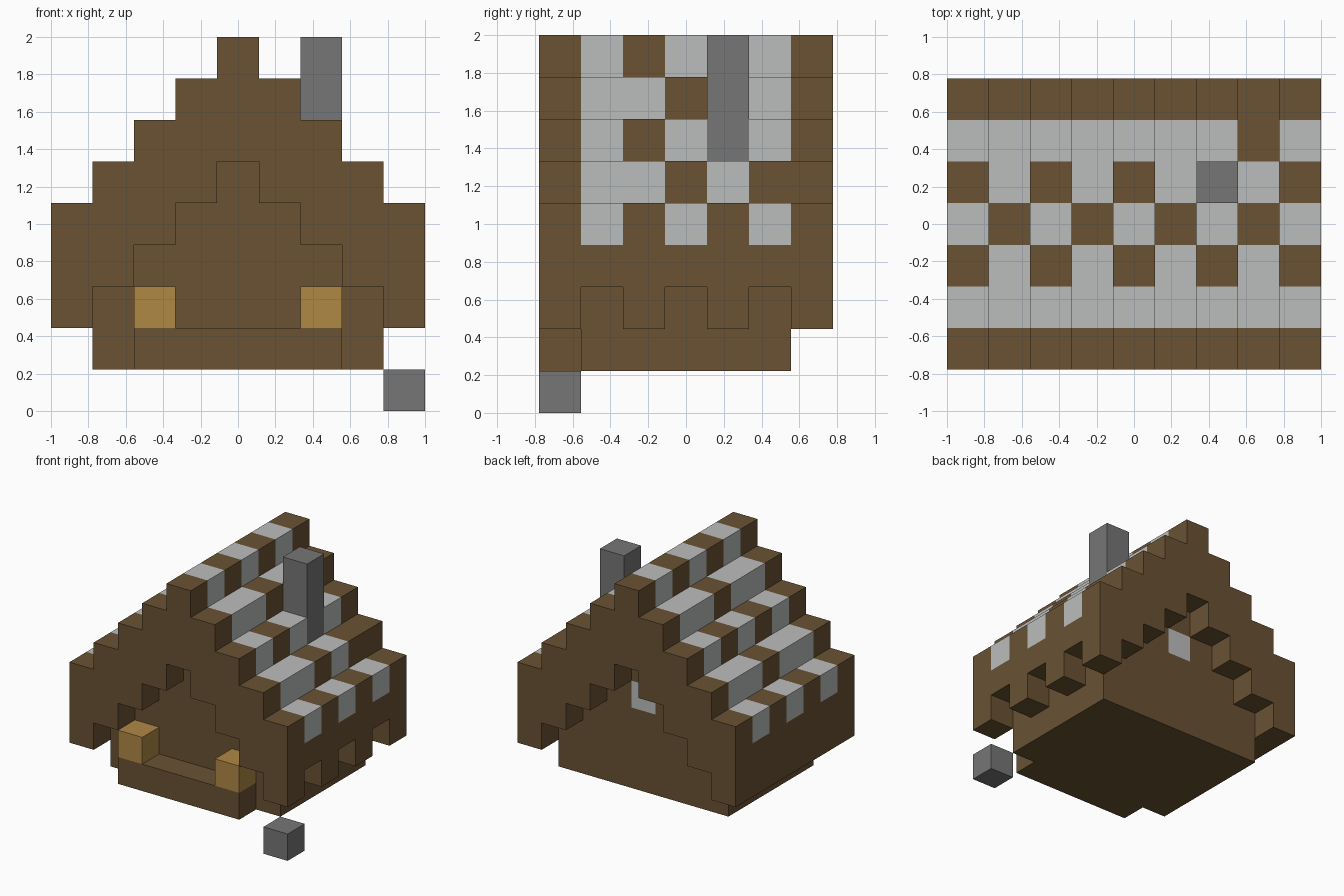
import bpy, bmesh
from mathutils import Vector

cube = bpy.data.objects.get("Cube")
if cube:
    bpy.data.objects.remove(cube, do_unlink=True)

NX, NY = 9, 7          # blocks across and deep
SIZE = 2 / 9           # one block
MID = NX // 2


def material(name, rgb):
    m = bpy.data.materials.new(name)
    m.use_nodes = True
    m.diffuse_color = (*rgb, 1)
    m.node_tree.nodes["Principled BSDF"].inputs["Base Color"].default_value = (*rgb, 1)
    return m


mats = {
    "wood": material("brown wood", (0.144, 0.084, 0.034)),
    "pale": material("pale grey", (0.5, 0.51, 0.505)),
    "stone": material("dark grey stone", (0.18, 0.18, 0.18)),
    "gold": material("lantern gold", (0.434, 0.246, 0.06)),
}

cells = {}             # block position -> (part, colour)


def fill(part, colour, xs, ys, zs):
    for x in xs:
        for y in ys:
            for z in zs:
                cells[x, y, z] = (part, colour)


def one(n):
    return range(n, n + 1)


# House body, filled up to the underside of the stepped roof
for x in range(1, NX - 1):
    fill("walls", "wood", one(x), range(1, NY - 1), range(1, 6 - abs(x - MID)))
fill("walls", "pale", one(MID), one(NY - 2), one(4))

# Stepped roof, three blocks thick, with a chequered top layer
for x in range(NX):
    top = 8 - abs(x - MID)
    fill("roof", "wood", one(x), range(NY), range(top - 2, top + 1))
    for y in range(1, NY - 1):
        if y in (1, NY - 2) or (x + y) % 2:
            fill("roof", "pale", one(x), one(y), one(top))
fill("roof", "wood", one(7), one(5), one(5))

# Notches along the eave on one side
for y in range(1, NY, 2):
    del cells[NX - 1, y, 2]

# Porch, lanterns, chimney and loose stone
fill("porch", "wood", range(2, 7), one(0), one(1))
fill("right_lantern", "gold", one(2), one(0), one(2))
fill("left_lantern", "gold", one(6), one(0), one(2))
fill("chimney", "stone", one(6), one(4), range(6, 9))
fill("loose_stone", "stone", one(8), one(0), one(0))


def build(part):
    """Make one part from its blocks, keeping only the exposed faces."""
    bm = bmesh.new()
    used = []
    for pos, (owner, colour) in cells.items():
        if owner != part:
            continue
        if colour not in used:
            used.append(colour)
        for axis in range(3):
            for sign in (-1, 1):
                n = Vector((0, 0, 0))
                n[axis] = sign
                if tuple(int(p + d) for p, d in zip(pos, n)) in cells:
                    continue
                u = Vector((0, 0, 0))
                u[(axis + 1) % 3] = 1
                v = n.cross(u)
                c = Vector(pos) + Vector((0.5 - NX / 2, 0.5 - NY / 2, 0.5))
                corners = [(n - u - v), (n + u - v), (n + u + v), (n - u + v)]
                face = bm.faces.new([bm.verts.new((c + k / 2) * SIZE) for k in corners])
                face.material_index = used.index(colour)
    bmesh.ops.remove_doubles(bm, verts=bm.verts, dist=0.001)
    # Merge flat areas of one colour into single faces
    bmesh.ops.dissolve_limit(bm, angle_limit=0.01, verts=bm.verts, edges=bm.edges,
                             delimit={'MATERIAL'})
    mesh = bpy.data.meshes.new(part)
    bm.to_mesh(mesh)
    bm.free()
    for colour in used:
        mesh.materials.append(mats[colour])
    bpy.context.collection.objects.link(bpy.data.objects.new(part, mesh))


for part in sorted({owner for owner, _ in cells.values()}):
    build(part)
